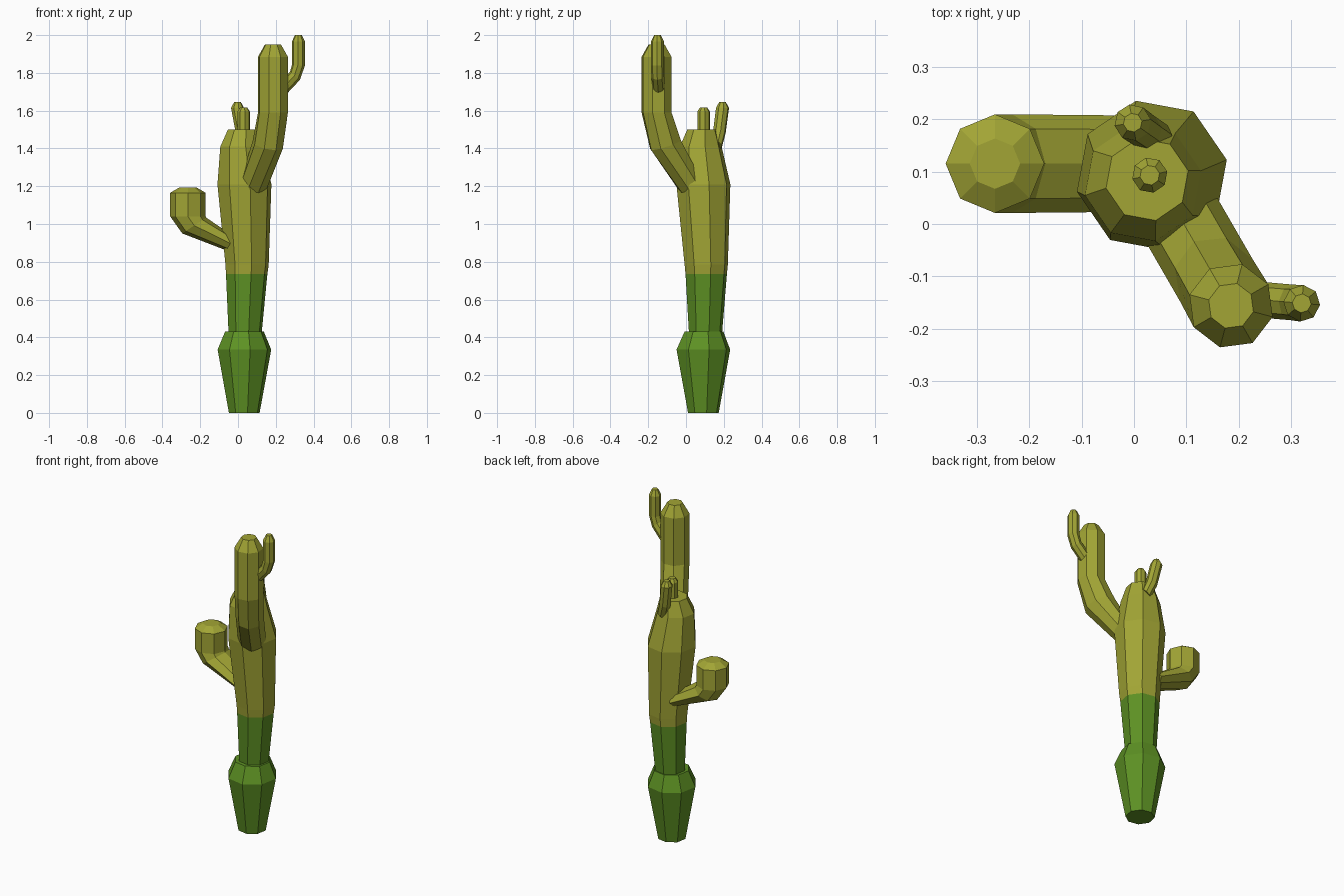
import bpy, bmesh, math
from mathutils import Vector

if "Cube" in bpy.data.objects:
    bpy.data.objects.remove(bpy.data.objects["Cube"])


def material(name, rgb):
    m = bpy.data.materials.new(name)
    m.diffuse_color = (*rgb, 1)
    m.use_nodes = True
    m.node_tree.nodes["Principled BSDF"].inputs["Base Color"].default_value = m.diffuse_color
    return m


OLIVE = material("olive", (0.36, 0.375, 0.035))
GREEN = material("leaf green", (0.11, 0.285, 0.017))
SIDES = 8


def loft(name, rings, mats, rule=None):
    """Skin octagonal rings, each (centre, half axis u, half axis v)."""
    bm = bmesh.new()
    loops = []
    for c, u, v in rings:
        loop = []
        for i in range(SIDES):
            a = 2 * math.pi * i / SIDES
            loop.append(bm.verts.new(c + u * math.cos(a) + v * math.sin(a)))
        loops.append(loop)
    for lo, hi in zip(loops, loops[1:]):
        for i in range(SIDES):
            j = (i + 1) % SIDES
            bm.faces.new((lo[i], lo[j], hi[j], hi[i]))
    bm.faces.new(loops[0])
    bm.faces.new(loops[-1])
    bmesh.ops.recalc_face_normals(bm, faces=bm.faces)
    if rule:
        for f in bm.faces:
            f.material_index = rule(f.calc_center_median())
    me = bpy.data.meshes.new(name)
    bm.to_mesh(me)
    bm.free()
    for m in mats:
        me.materials.append(m)
    ob = bpy.data.objects.new(name, me)
    bpy.context.collection.objects.link(ob)


def column(name, rows, mats, rule=None, turn=12):
    """Upright stem from level rings (x, y, z, radius)."""
    t = math.radians(turn)
    u, v = Vector((math.cos(t), math.sin(t), 0)), Vector((-math.sin(t), math.cos(t), 0))
    loft(name, [(Vector(r[:3]), u * r[3], v * r[3]) for r in rows], mats, rule)


def arm(name, x, y, angle, rows):
    """Bent stem in a vertical plane: rows of (reach, z, u reach, u z, half width)."""
    t = math.radians(angle)
    out, side = Vector((math.cos(t), math.sin(t), 0)), Vector((-math.sin(t), math.cos(t), 0))
    up = Vector((0, 0, 1))
    base = Vector((x, y, 0))
    loft(name, [(base + out * h + up * z, out * uh + up * uz, side * w)
                for h, z, uh, uz, w in rows], [OLIVE])


# swollen foot
column("foot", [(0.033, 0.092, 0, 0.083), (0.034, 0.092, 0.335, 0.145),
                (0.034, 0.095, 0.43, 0.105)], [GREEN])

# trunk, green below and olive above
column("trunk", [(0.037, 0.103, 0.40, 0.088), (0.046, 0.107, 0.735, 0.112),
                 (0.048, 0.107, 0.785, 0.117), (0.034, 0.092, 1.21, 0.146),
                 (0.017, 0.078, 1.41, 0.113), (0.025, 0.085, 1.50, 0.08)],
       [GREEN, OLIVE], lambda c: 0 if c.z < 0.735 else 1)

# left arm with a round head
arm("left_arm", -0.03, 0.115, 180, [
    (0.0, 0.892, 0.015, -0.038, 0.092), (0.202, 0.992, 0.063, -0.042, 0.094),
    (0.235, 1.04, 0.094, 0, 0.094), (0.235, 1.165, 0.094, 0, 0.094),
    (0.235, 1.192, 0.048, 0, 0.048)])

# tall front arm
arm("front_arm", 0.095, 0, -60, [
    (-0.02, 1.215, 0.045, -0.05, 0.08), (0.125, 1.42, 0.087, -0.03, 0.08),
    (0.18, 1.59, 0.082, 0, 0.082), (0.18, 1.885, 0.082, 0, 0.082),
    (0.18, 1.95, 0.044, 0, 0.044)])

# small shoot on the front arm
arm("arm_shoot", 0.25, -0.145, -5, [
    (0.0, 1.73, 0.015, -0.034, 0.034), (0.052, 1.785, 0.026, -0.022, 0.034),
    (0.07, 1.84, 0.035, 0, 0.035), (0.07, 1.965, 0.035, 0, 0.035),
    (0.07, 2.0, 0.018, 0, 0.018)])

# small shoots on the crown
column("crown_shoot", [(0.03, 0.093, 1.47, 0.034), (0.03, 0.093, 1.595, 0.034),
                       (0.03, 0.093, 1.617, 0.019)], [OLIVE])
arm("back_shoot", 0.045, 0.16, 145, [
    (0.0, 1.42, 0.024, -0.024, 0.034), (0.03, 1.49, 0.032, -0.012, 0.034),
    (0.058, 1.615, 0.035, 0, 0.035), (0.058, 1.645, 0.018, 0, 0.018)])
